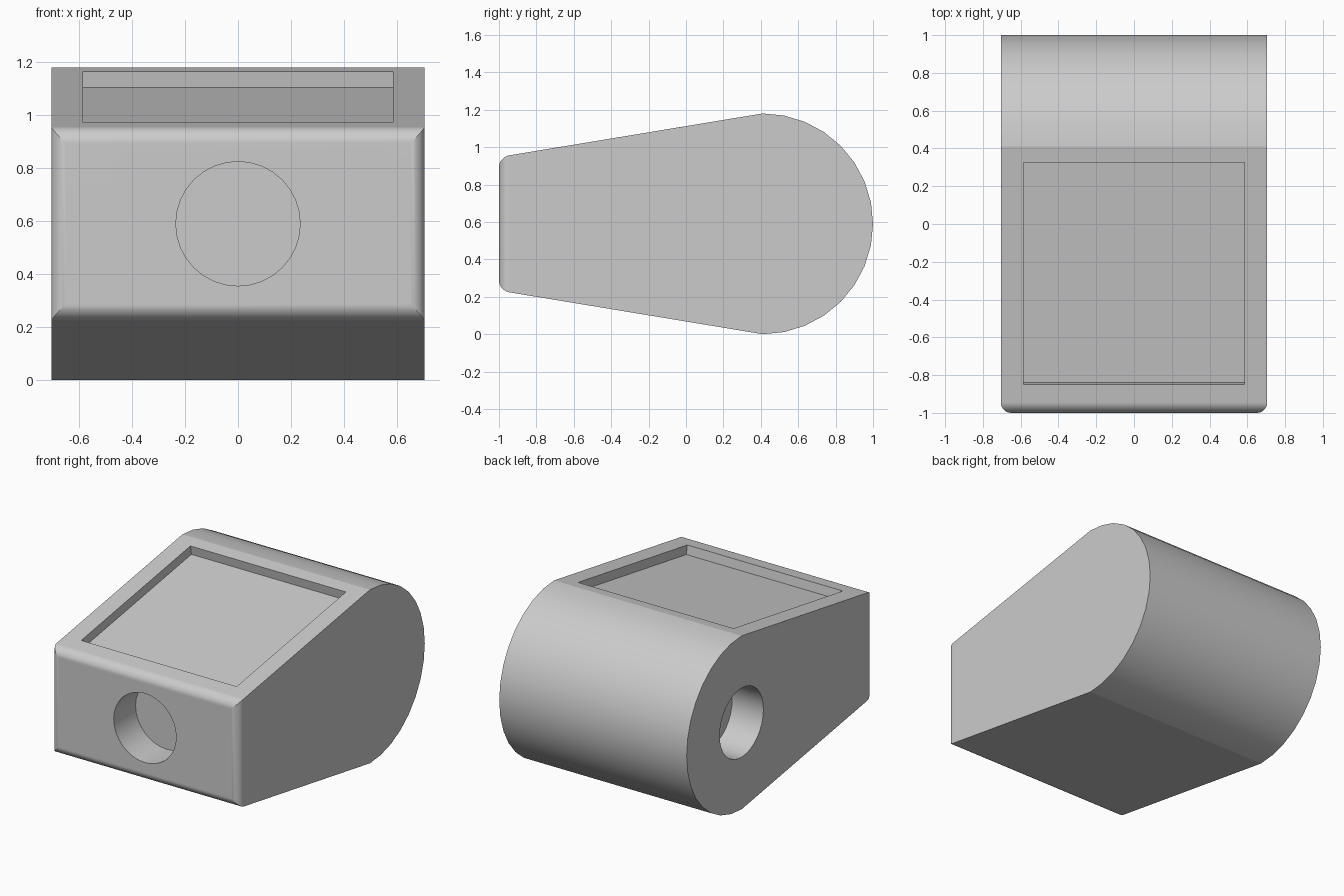
import bpy, bmesh, math
from mathutils import Matrix, Vector

if "Cube" in bpy.data.objects:
    bpy.data.objects.remove(bpy.data.objects["Cube"], do_unlink=True)

HALF_W = 0.705          # half width of the body
R = 0.59                # radius of the rounded back
ARC_Y = 1 - R           # centre of the rounded back
FRONT_H = 0.357         # half height of the front face
SLOPE = math.atan2(R - FRONT_H, ARC_Y + 1)
HOLE_R = HOLE_DEPTH = 0.235

# Single grey material
grey = bpy.data.materials.new("light_grey")
grey.use_nodes = True
colour = (0.6, 0.6, 0.6, 1)
grey.diffuse_color = colour
grey.node_tree.nodes["Principled BSDF"].inputs["Base Color"].default_value = colour


def new_object(name, bm):
    bmesh.ops.recalc_face_normals(bm, faces=bm.faces[:])
    mesh = bpy.data.meshes.new(name)
    bm.to_mesh(mesh)
    bm.free()
    mesh.materials.append(grey)
    obj = bpy.data.objects.new(name, mesh)
    bpy.context.collection.objects.link(obj)
    return obj


def cut(target, cutter):
    """Subtract the cutter from the target, then remove the cutter."""
    cutter.hide_render = True
    mod = target.modifiers.new("cut", "BOOLEAN")
    mod.operation = "DIFFERENCE"
    mod.solver = "EXACT"
    mod.object = cutter
    bpy.context.view_layer.objects.active = target
    bpy.ops.object.modifier_apply(modifier=mod.name)
    bpy.data.objects.remove(cutter, do_unlink=True)


def hole_cutter(name, centre, axis):
    """Round cutter reaching the hole depth on both sides of its centre."""
    bm = bmesh.new()
    turn = Vector((0, 0, 1)).rotation_difference(Vector(axis)).to_matrix().to_4x4()
    bmesh.ops.create_cone(bm, cap_ends=True, segments=32, radius1=HOLE_R,
                          radius2=HOLE_R, depth=2 * HOLE_DEPTH,
                          matrix=Matrix.Translation(centre) @ turn)
    return new_object(name, bm)


# Body: tapered side profile with a half-round back, extruded across x
steps = 16
profile = [(-1, R - FRONT_H)]
for i in range(steps + 1):
    a = -math.pi / 2 + math.pi * i / steps
    profile.append((ARC_Y + R * math.cos(a), R + R * math.sin(a)))
profile.append((-1, R + FRONT_H))

bm = bmesh.new()
side = bm.faces.new([bm.verts.new((-HALF_W, y, z)) for y, z in profile])
ext = bmesh.ops.extrude_face_region(bm, geom=[side])
bmesh.ops.translate(bm, vec=(2 * HALF_W, 0, 0),
                    verts=[v for v in ext["geom"] if isinstance(v, bmesh.types.BMVert)])
bmesh.ops.recalc_face_normals(bm, faces=bm.faces[:])

# Rounded rim around the front face
rim = [e for e in bm.edges if all(v.co.y < -0.99 for v in e.verts)]
bmesh.ops.bevel(bm, geom=rim, offset=0.055, segments=8, profile=0.5, affect="EDGES")
body = new_object("body", bm)

# Round blind holes in the front and in the -x side
cut(body, hole_cutter("front_hole_cutter", (0, -1, R), (0, 1, 0)))
cut(body, hole_cutter("side_hole_cutter", (-HALF_W, ARC_Y, R), (1, 0, 0)))

# Shallow rectangular recess square to the sloping top
mid_y = -0.2625
mid_z = 2 * R - math.tan(SLOPE) * (ARC_Y - mid_y)
bm = bmesh.new()
bmesh.ops.create_cube(bm, size=1, matrix=Matrix.Translation((0, mid_y, mid_z))
                      @ Matrix.Rotation(SLOPE, 4, "X")
                      @ Matrix.Diagonal((1.17, 1.19, 0.124, 1)))
cut(body, new_object("recess_cutter", bm))

# Smooth curves, flat faces kept flat
bpy.ops.object.select_all(action="DESELECT")
body.select_set(True)
bpy.context.view_layer.objects.active = body
bpy.ops.object.shade_smooth_by_angle(angle=math.radians(13))
weighted = body.modifiers.new("flat_face_normals", "WEIGHTED_NORMAL")
weighted.keep_sharp = True
